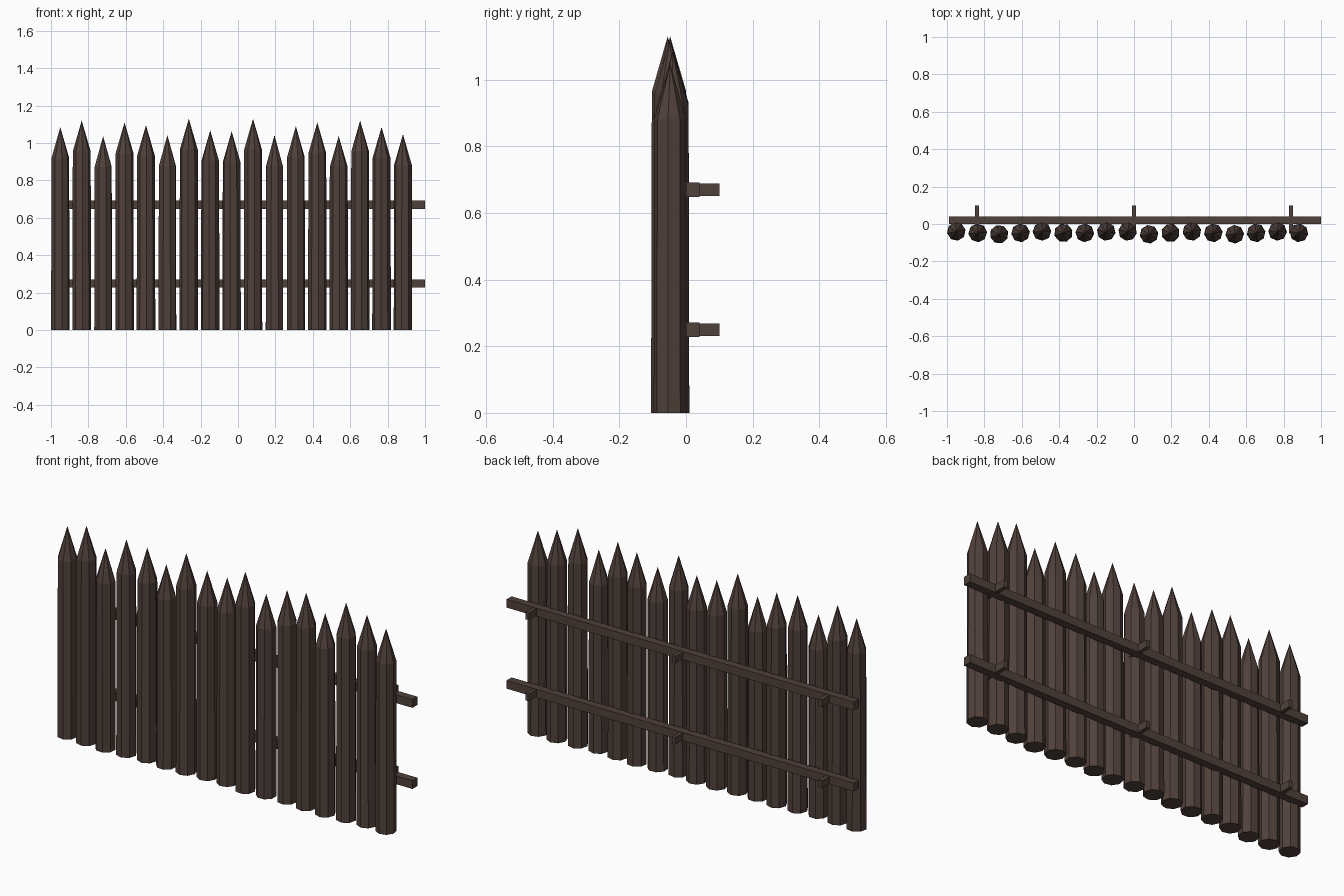
import bpy
import bmesh
import math
import random
from mathutils import Matrix

random.seed(4)
cube = bpy.data.objects.get("Cube")
if cube:
    bpy.data.objects.remove(cube, do_unlink=True)

wood = bpy.data.materials.new("dark brown wood")
wood.use_nodes = True
colour = (0.08, 0.052, 0.043, 1)
wood.diffuse_color = colour
wood.node_tree.nodes["Principled BSDF"].inputs["Base Color"].default_value = colour


def finish(bm, name):
    mesh = bpy.data.meshes.new(name)
    bmesh.ops.recalc_face_normals(bm, faces=bm.faces)
    bm.to_mesh(mesh)
    bm.free()
    mesh.materials.append(wood)
    obj = bpy.data.objects.new(name, mesh)
    bpy.context.collection.objects.link(obj)
    return obj


def stake(name, x, y, tip, sides=8, radius=0.05, point=0.165):
    """Faceted round post with a sharpened end."""
    bm = bmesh.new()
    turn = random.uniform(0, math.tau / sides)
    place = Matrix.Translation((x, y, 0)) @ Matrix.Rotation(turn, 4, 'Z')
    rings = []
    for z, r in ((0, radius), (tip - point, radius * 0.96)):
        rings.append([bm.verts.new(place @ Matrix.Rotation(math.tau * i / sides, 4, 'Z')
                                   @ Matrix.Translation((r, 0, z)).to_translation())
                      for i in range(sides)])
    apex = bm.verts.new((x, y, tip))
    low, high = rings
    bm.faces.new(low[::-1])
    for i in range(sides):
        j = (i + 1) % sides
        bm.faces.new((low[i], low[j], high[j], high[i]))
        bm.faces.new((high[i], high[j], apex))
    finish(bm, name)


def beam(name, x0, x1, y0, y1, z, height):
    """Square timber lying level at height z."""
    bm = bmesh.new()
    bmesh.ops.create_cube(bm, size=1)
    bmesh.ops.scale(bm, vec=(x1 - x0, y1 - y0, height), verts=bm.verts)
    bmesh.ops.translate(bm, vec=((x0 + x1) / 2, (y0 + y1) / 2, z), verts=bm.verts)
    finish(bm, name)


# Row of stakes with uneven heights, slightly staggered in depth
tips = (1.085, 1.12, 1.037, 1.11, 1.095, 1.042, 1.13, 1.068, 1.063,
        1.13, 1.042, 1.09, 1.11, 1.037, 1.12, 1.085, 1.047)
stagger = (0, 1, 2, 1, 0, 1, 1, 0, 0, 2, 1, 0, 1, 2, 1, 0, 1)
for i, (tip, back) in enumerate(zip(tips, stagger)):
    stake(f"stake_{i + 1}", -0.95 + 0.1145 * i, -0.04 - 0.0075 * back, tip)

# Two rails behind the stakes, each held by three cross pegs
for level, z in (("lower", 0.25), ("upper", 0.67)):
    beam(f"{level}_rail", -0.99, 1, 0, 0.04, z, 0.043)
    for side, x in (("right", -0.84), ("middle", 0), ("left", 0.84)):
        beam(f"{level}_{side}_peg", x - 0.01, x + 0.01, -0.05, 0.1, z, 0.037)
